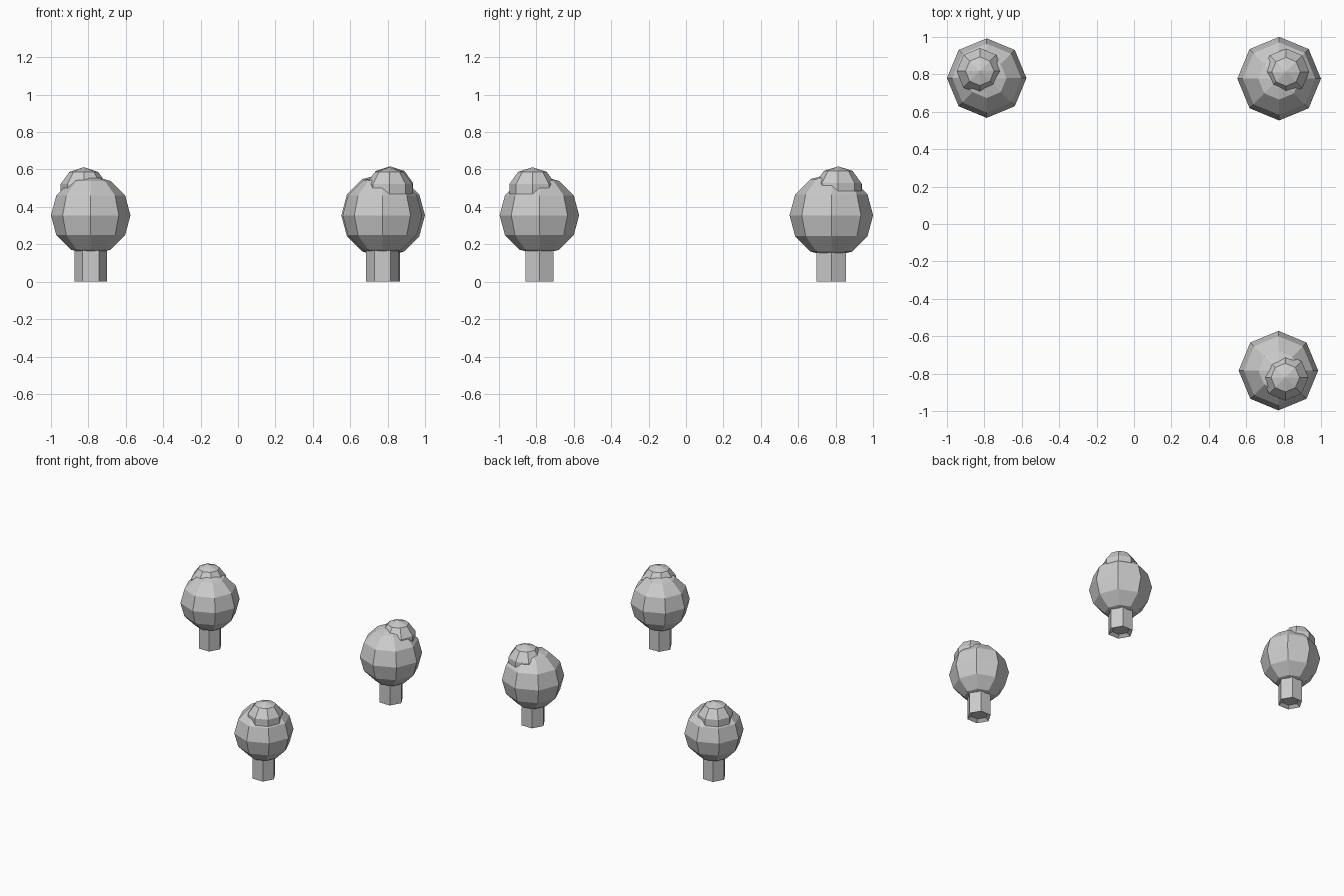
import bpy
import bmesh
from math import pi
from mathutils import Matrix, Vector

cube = bpy.data.objects.get("Cube")
if cube:
    bpy.data.objects.remove(cube, do_unlink=True)

CROWN_Z = 0.355

# One plain grey for everything
grey = bpy.data.materials.new("light grey")
grey.use_nodes = True
colour = (0.6, 0.6, 0.6, 1)
grey.diffuse_color = colour
grey.node_tree.nodes["Principled BSDF"].inputs["Base Color"].default_value = colour


def finish(name, bm, location):
    bmesh.ops.recalc_face_normals(bm, faces=bm.faces)
    mesh = bpy.data.meshes.new(name)
    bm.to_mesh(mesh)
    bm.free()
    mesh.materials.append(grey)
    obj = bpy.data.objects.new(name, mesh)
    obj.location = location
    bpy.context.collection.objects.link(obj)


def ball(name, centre, radius, rings):
    bm = bmesh.new()
    bmesh.ops.create_uvsphere(bm, u_segments=8, v_segments=rings, radius=radius)
    finish(name, bm, centre)


def trunk(name, x, y, radius, height):
    # Six-sided post with corners on the y axis and a recess underneath
    bm = bmesh.new()
    place = Matrix.Translation((0, 0, height / 2)) @ Matrix.Rotation(pi / 6, 4, "Z")
    bmesh.ops.create_cone(bm, cap_ends=True, segments=6, radius1=radius,
                          radius2=radius, depth=height, matrix=place)
    bm.normal_update()
    base = min(bm.faces, key=lambda f: f.calc_center_median().z)
    bmesh.ops.inset_region(bm, faces=[base], thickness=radius * 0.3)
    bmesh.ops.translate(bm, verts=base.verts, vec=Vector((0, 0, 0.02)))
    finish(name, bm, (x, y, 0))


# Trees: name, position, crown radius, trunk radius, tuft height
trees = [
    ("back_right", -0.7875, 0.78, 0.2125, 0.087, 0.482),
    ("back_left", 0.776, 0.777, 0.2235, 0.09, 0.487),
    ("front_left", 0.772, -0.784, 0.2125, 0.087, 0.482),
]
for name, x, y, crown, post, tuft_z in trees:
    trunk(name + "_trunk", x, y, post, 0.22)
    ball(name + "_crown", (x, y, CROWN_Z), crown, 6)
    # Small tuft pushed outward from the centre of the group
    shift = 0.037
    tuft_x = x + (shift if x > 0 else -shift)
    tuft_y = y + (shift if y > 0 else -shift)
    ball(name + "_tuft", (tuft_x, tuft_y, tuft_z), 0.13, 5)
